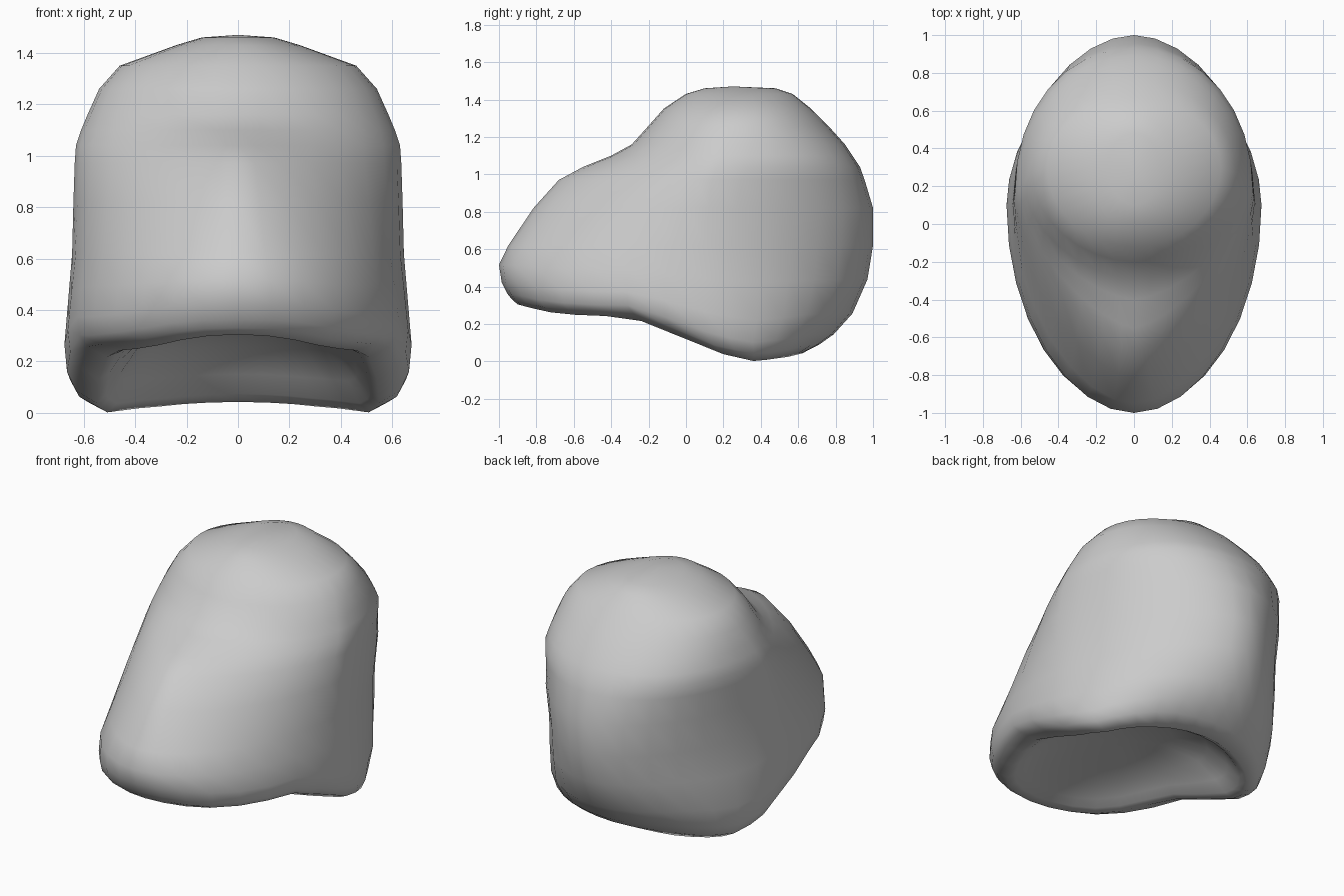
import bpy, bmesh, math

if "Cube" in bpy.data.objects:
    bpy.data.objects.remove(bpy.data.objects["Cube"])

SEG = 32

# Height of the bottom edge along y (side view)
EDGE = [(-1.0, .32), (-.92, .31), (-.75, .265), (-.55, .245), (-.3, .24), (-.05, .14),
        (.15, .05), (.37, 0), (.55, .025), (.65, .05), (1.0, .06)]

def edge_z(y):
    for (y0, z0), (y1, z1) in zip(EDGE, EDGE[1:]):
        if y <= y1:
            return z0 + (z1 - z0) * max(0, (y - y0) / (y1 - y0))
    return EDGE[-1][1]

# Outer levels: level, front y, back y, half width, y of widest point,
# front and back roundness (2 = ellipse, less = more pointed)
LEVELS = [
    (0, -.90, .62, .55, .2, 2.1, 2),
    (.04, -.93, .71, .63, .15, 2.1, 2),
    (.1, -.955, .79, .665, .1, 2.05, 1.95),
    (.22, -.985, .89, .675, .1, 2, 1.85),
    (.42, -1, .97, .66, .1, 1.95, 1.75),
    (.62, -.95, 1, .645, .1, 1.8, 1.75),
    (.82, -.815, 1, .64, .12, 1.6, 1.87),
    (.97, -.68, .955, .635, .14, 1.45, 2),
    (1.04, -.55, .93, .63, .17, 1.45, 2.1),
    (1.1, -.40, .89, .61, .2, 1.6, 2.1),
    (1.16, -.29, .85, .585, .22, 1.75, 2.1),
    (1.26, -.2, .76, .54, .27, 1.9, 2),
    (1.35, -.12, .67, .46, .3, 2, 2),
    (1.43, 0, .57, .24, .3, 2, 2),
    (1.46, .1, .48, .14, .3, 2, 2),
]
# Underside recess: height blend towards the ceiling, scale of the rim
RECESS = [(.1, .93), (.35, .84), (.7, .68), (.95, .4)]
CEILING = .35

def power(v, n):
    return math.copysign(abs(v) ** (2 / n), v)

def oval(front, back, half, mid, n_front, n_back):
    for i in range(SEG):
        a = 2 * math.pi * i / SEG
        s, c = math.sin(a), math.cos(a)
        n, reach = (n_back, back - mid) if c > 0 else (n_front, mid - front)
        yield half * power(s, n), mid + reach * power(c, n)

bm = bmesh.new()
rings = []
# Recess rings, from the centre outwards to the rim
rim = list(oval(*LEVELS[0][1:]))
for blend, s in reversed(RECESS):
    rings.append([bm.verts.new((x * s, (y + .1) * s - .1,
                  edge_z(y) * (1 - blend) + CEILING * blend)) for x, y in rim])
# Outer rings, from the rim upwards
for level, *shape in LEVELS:
    rings.append([bm.verts.new((x, y, level + edge_z(y) * max(0, 1 - level / .6)))
                  for x, y in oval(*shape)])

for a, b in zip(rings, rings[1:]):
    for i in range(SEG):
        j = (i + 1) % SEG
        bm.faces.new((a[i], a[j], b[j], b[i]))

# Close the crown and the recess ceiling
for ring, tip in ((rings[-1], (0, .25, 1.47)), (rings[0], (0, -.1, CEILING))):
    v = bm.verts.new(tip)
    for i in range(SEG):
        bm.faces.new((ring[i], ring[(i + 1) % SEG], v))

bmesh.ops.recalc_face_normals(bm, faces=bm.faces)
for f in bm.faces:
    f.smooth = True
mesh = bpy.data.meshes.new("hollowed_head")
bm.to_mesh(mesh)
bm.free()
bpy.context.collection.objects.link(bpy.data.objects.new("hollowed_head", mesh))
